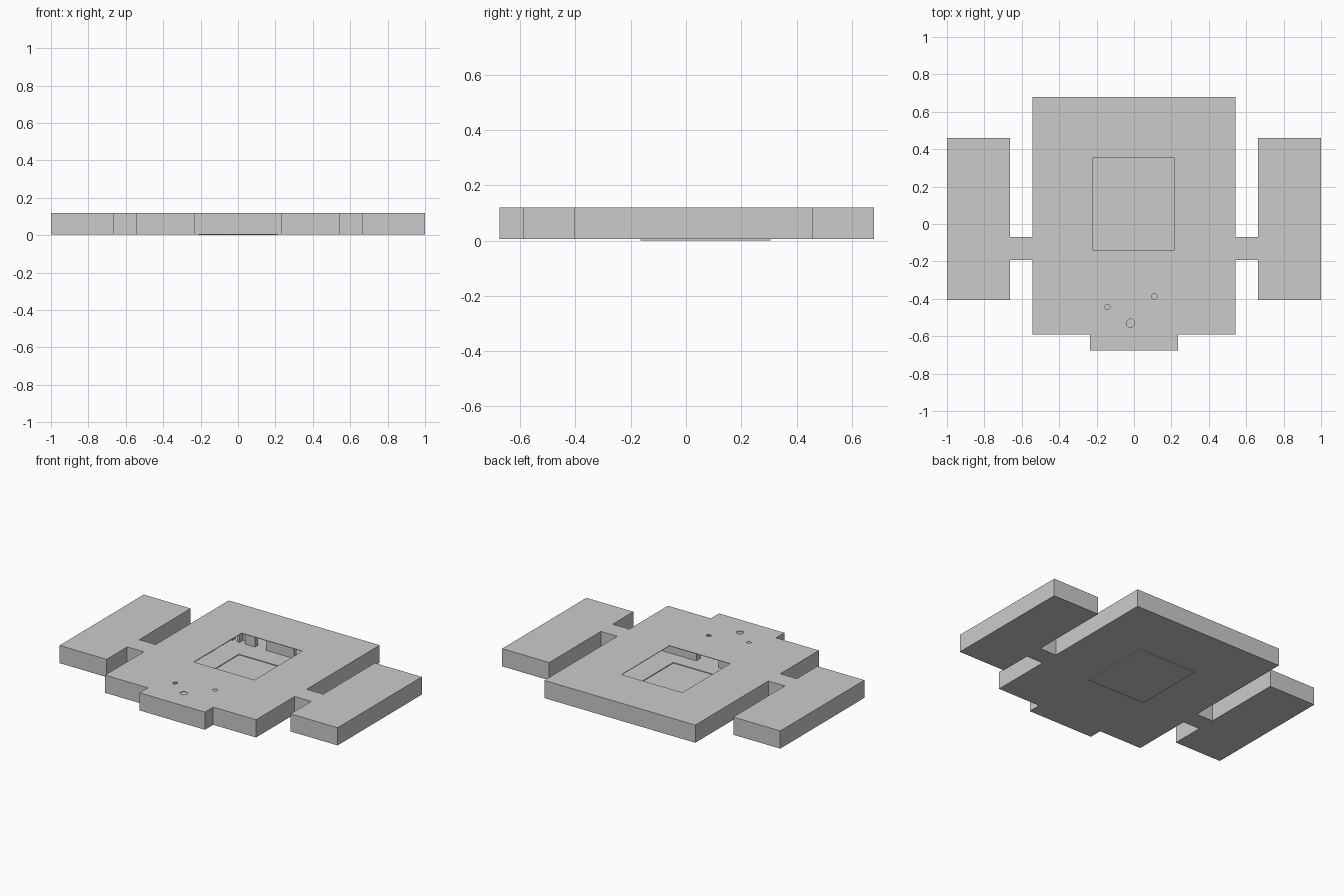
import bpy, bmesh, math

if "Cube" in bpy.data.objects:
    bpy.data.objects.remove(bpy.data.objects["Cube"])

FLOOR, CEIL, BASE, TOP = 0.010, 0.1165, 0.005, 0.12


def mesh_object(name, bm):
    bmesh.ops.recalc_face_normals(bm, faces=bm.faces)
    me = bpy.data.meshes.new(name)
    bm.to_mesh(me)
    bm.free()
    ob = bpy.data.objects.new(name, me)
    bpy.context.collection.objects.link(ob)
    return ob


def prism(name, pts, z0, z1):
    bm = bmesh.new()
    face = bm.faces.new([bm.verts.new((x, y, z0)) for x, y in pts])
    new = bmesh.ops.extrude_face_region(bm, geom=[face])["geom"]
    for v in new:
        if isinstance(v, bmesh.types.BMVert):
            v.co.z = z1
    return mesh_object(name, bm)


def box(name, x0, x1, y0, y1, z0, z1):
    return prism(name, [(x0, y0), (x1, y0), (x1, y1), (x0, y1)], z0, z1)


def carve(target, cutter):
    cutter.hide_render = True
    mod = target.modifiers.new("cut", "BOOLEAN")
    mod.operation, mod.solver, mod.object = "DIFFERENCE", "EXACT", cutter
    dg = bpy.context.evaluated_depsgraph_get()
    me = bpy.data.meshes.new_from_object(target.evaluated_get(dg))
    target.modifiers.clear()
    target.data = me
    bpy.data.objects.remove(cutter)


# Solid building: main block, porch, two passages and two wings
right = [(.235, -.675), (.235, -.59), (.543, -.59), (.543, -.193), (.662, -.193),
         (.662, -.405), (1, -.405), (1, .46), (.662, .46), (.662, -.07),
         (.543, -.07), (.543, .68)]
outline = right + [(-x, y) for x, y in reversed(right)]
building = prism("building", outline, BASE, TOP)


def room(x0, x1, y0, y1):
    carve(building, box("room_cutter", x0, x1, y0, y1, FLOOR, CEIL))


# Central hall, entrance hall and rear rooms
room(-.35, .35, -.25, .43)
room(-.215, .215, -.655, -.29)
for x in (-.42, -.14, .14, .42):
    room(x - .11, x + .11, .46, .66)

# Side rooms, front corner rooms, passages and wings, mirrored
for s in (-1, 1):
    def side_room(a, b, y0, y1):
        room(min(s * a, s * b), max(s * a, s * b), y0, y1)
    for y in (-.03, .14, .305):
        side_room(.38, .525, y - .07, y + .07)
        side_room(.345, .385, y - .035, y + .035)
    side_room(.25, .525, -.57, -.29)
    side_room(.68, .98, -.385, .44)
    side_room(.345, .685, -.175, -.12)
    # doorways
    side_room(.10, .18, .425, .465)
    side_room(.25, .29, .42, .465)
    side_room(.31, .34, .425, .465)
    side_room(.21, .255, -.46, -.40)
room(-.06, .10, -.295, -.245)

# Roof opening above the hall
carve(building, box("opening_cutter", -.22, .217, -.14, .352, .11, .14))

# Small round roof holes
for x, y, r in ((-.142, -.443, .015), (.108, -.388, .016), (-.018, -.53, .023)):
    ring = [(x + r * math.cos(math.tau * (i + .5) / 8),
             y + r * math.sin(math.tau * (i + .5) / 8)) for i in range(8)]
    carve(building, prism("hole_cutter", ring, .11, .14))

# Shallow pool sunk into the hall floor, with its bottom plate
carve(building, box("pool_cutter", -.20, .20, -.155, .295, 0, .02))
box("pool_bottom", -.21, .21, -.165, .305, 0, BASE)
